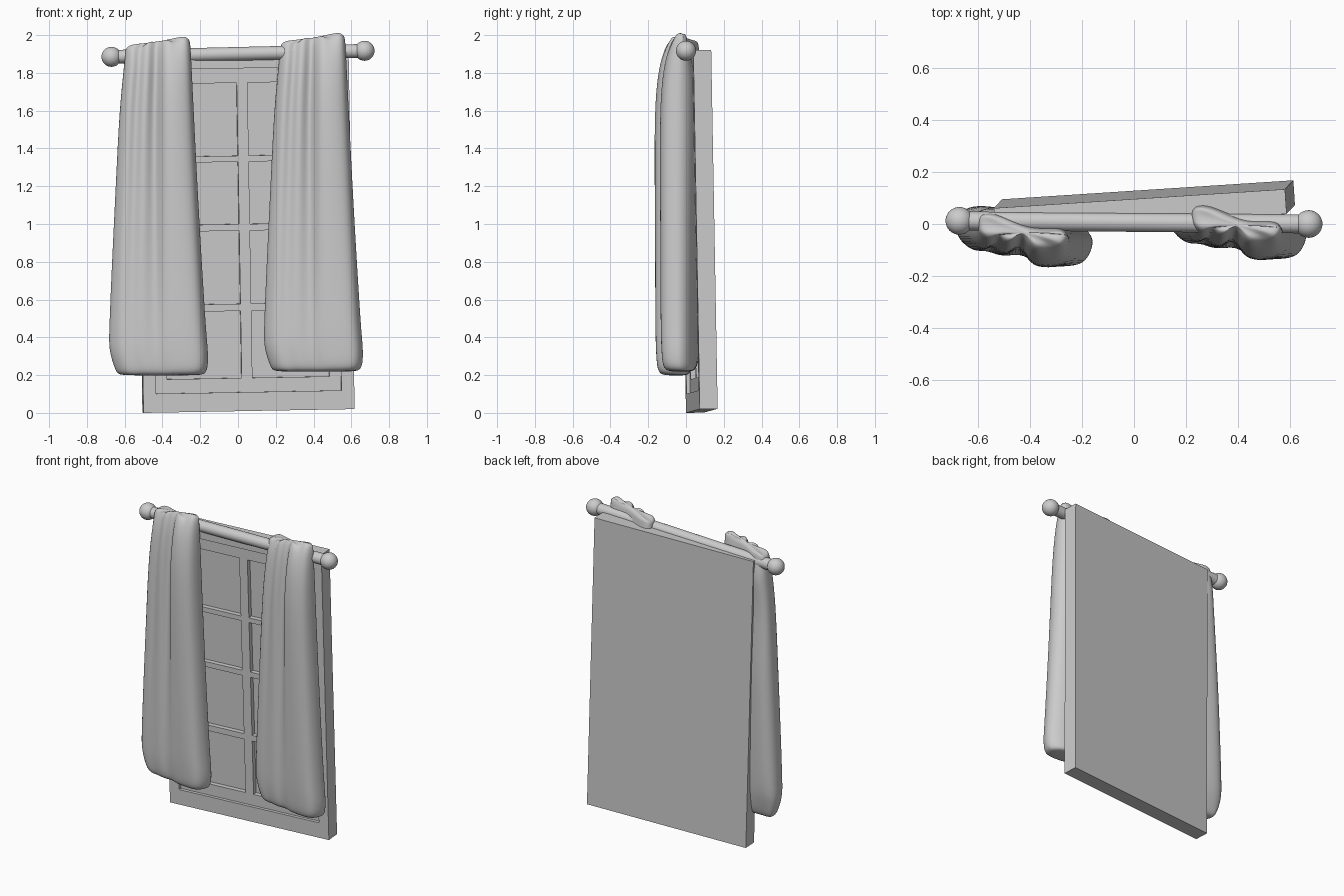
import bpy, bmesh, math
from mathutils import Matrix, Vector

if "Cube" in bpy.data.objects:
    bpy.data.objects.remove(bpy.data.objects["Cube"])

# Frame of the slightly turned and leaning window
X = Vector((0.998, 0.065, 0.018)).normalized()
Z = Vector((-0.018, -0.018, 1.0))
Z = (Z - X * Z.dot(X)).normalized()
Y = Z.cross(X)
WIN = Matrix((X, Y, Z)).transposed().to_4x4()
WIN.translation = (-0.5, 0.0, 0.0)
W, H, T = 1.12, 1.9, 0.095


def finish(name, bm, smooth=None):
    bmesh.ops.recalc_face_normals(bm, faces=bm.faces[:])
    me = bpy.data.meshes.new(name)
    bm.to_mesh(me)
    bm.free()
    ob = bpy.data.objects.new(name, me)
    bpy.context.collection.objects.link(ob)
    if smooth:
        bpy.ops.object.select_all(action='DESELECT')
        bpy.context.view_layer.objects.active = ob
        ob.select_set(True)
        bpy.ops.object.shade_smooth_by_angle(angle=math.radians(smooth))
    return ob


def panel(name, outer, holes, y0, y1):
    """Window layer: a grid of cells, extruded, leaving the holes open."""
    xs = sorted({v for r in [outer] + holes for v in (r[0], r[1])})
    zs = sorted({v for r in [outer] + holes for v in (r[2], r[3])})
    bm = bmesh.new()
    for xa, xb in zip(xs, xs[1:]):
        for za, zb in zip(zs, zs[1:]):
            cx, cz = (xa + xb) / 2, (za + zb) / 2
            if any(h[0] < cx < h[1] and h[2] < cz < h[3] for h in holes):
                continue
            bm.faces.new([bm.verts.new((x, y0, z)) for x, z in
                          ((xa, za), (xb, za), (xb, zb), (xa, zb))])
    bmesh.ops.remove_doubles(bm, verts=bm.verts[:], dist=1e-5)
    ext = bmesh.ops.extrude_face_region(bm, geom=bm.faces[:], use_keep_orig=True)
    for v in ext['geom']:
        if isinstance(v, bmesh.types.BMVert):
            v.co.y = y1
    bmesh.ops.transform(bm, matrix=WIN, verts=bm.verts[:])
    return finish(name, bm)


# Window: outer frame, sash with eight openings, glass backing
inner = (0.068, W - 0.068, 0.10, H - 0.085)
rows = [(0.175, 0.530), (0.568, 0.955), (0.99, 1.32), (1.352, 1.738)]
cols = [(0.13, 0.525), (0.582, W - 0.13)]
panes = [(a, b, c, d) for a, b in cols for c, d in rows]
panel("window_frame", (0, W, 0, H), [inner], 0, 0.05)
panel("window_sash", inner, panes, 0.02, 0.05)
panel("window_back", (0, W, 0, H), [], 0.05, T)

# Curtain rod with ball ends
a, b = Vector((-0.67, 0.012, 1.885)), Vector((0.67, 0.0, 1.917))
bm = bmesh.new()
rot = (b - a).to_track_quat('Z', 'Y').to_matrix().to_4x4()
bmesh.ops.create_cone(bm, cap_ends=True, segments=32, radius1=0.036, radius2=0.036,
                      depth=(b - a).length, matrix=Matrix.Translation((a + b) / 2) @ rot)
finish("curtain_rod", bm, 40)
for name, p in (("left_finial", a), ("right_finial", b)):
    bm = bmesh.new()
    bmesh.ops.create_uvsphere(bm, u_segments=32, v_segments=16, radius=0.053,
                              matrix=Matrix.Translation(p) @ rot)
    finish(name, bm, 40)

# Curtain cross-section: fold depth along the front (position, y), then the back
FRONT = [(0, -.03), (.03, -.065), (.13, -.11), (.22, -.08), (.30, -.118), (.38, -.118),
         (.48, -.08), (.56, -.145), (.65, -.166), (.78, -.168), (.91, -.155), (.97, -.125),
         (1, -.075)]
BACK = [(.985, -.045), (.94, -.015), (.8, .02), (.55, .045), (.22, .07), (.08, .07), (0, .03)]
# Levels: z, left x, right x, front depth scale, fold strength, back y limit, top weight
LEVELS = [(1.965, -.57, -.275, .40, 1.0, -.035, 1), (1.955, -.597, -.252, .55, 1.2, -.022, 1),
          (1.90, -.600, -.248, .72, 1.2, -.018, .7), (1.80, -.608, -.242, .88, 1.2, .02, .2),
          (1.60, -.629, -.232, 1.0, 1.1, .045, 0), (1.20, -.648, -.212, 1.0, .9, .07, 0),
          (.80, -.668, -.189, 1.0, .65, .07, 0), (.42, -.684, -.165, 1.0, .4, .07, 0),
          (.33, -.684, -.155, .98, .3, .055, 0), (.24, -.655, -.155, .95, .3, .035, 0),
          (.205, -.640, -.172, .85, .3, .02, 0), (.198, -.60, -.21, .6, .3, -.01, 0)]


def curtain(name, offset):
    bm = bmesh.new()
    rings = []
    for z, xl, xr, ds, fold, back, top in LEVELS:
        ring = []
        for t, y in FRONT:
            # deeper folds near the rod, a smoother slope near the hem
            base = y if t < .05 or t > .95 else -.095 - .07 * min(1, t * 1.2)
            yy = (base + (y - base) * fold) * ds
            dz = top * ((t - .5) * .045 + .018 * math.sin(t * 22))
            ring.append(bm.verts.new((xl + (xr - xl) * t, yy, z + dz)))
        for t, y in BACK:
            lim = back + (.06 if top and t < .3 else 0)
            dz = top * ((t - .5) * .045 + .01 * math.sin(t * 22))
            ring.append(bm.verts.new((xl + (xr - xl) * t, min(y, lim), z + dz)))
        rings.append(ring)
    n = len(rings[0])
    for r, s in zip(rings, rings[1:]):
        for i in range(n):
            bm.faces.new((r[i], r[(i + 1) % n], s[(i + 1) % n], s[i]))
    for r in (rings[0], rings[-1]):
        bm.faces.new(r)
    bmesh.ops.translate(bm, vec=offset, verts=bm.verts[:])
    ob = finish(name, bm)
    ob.data.polygons.foreach_set("use_smooth", [True] * len(ob.data.polygons))
    sub = ob.modifiers.new("smooth_cloth", 'SUBSURF')
    sub.levels = sub.render_levels = 2


curtain("left_curtain", (0, 0, 0))
curtain("right_curtain", (0.82, 0.028, 0.02))
